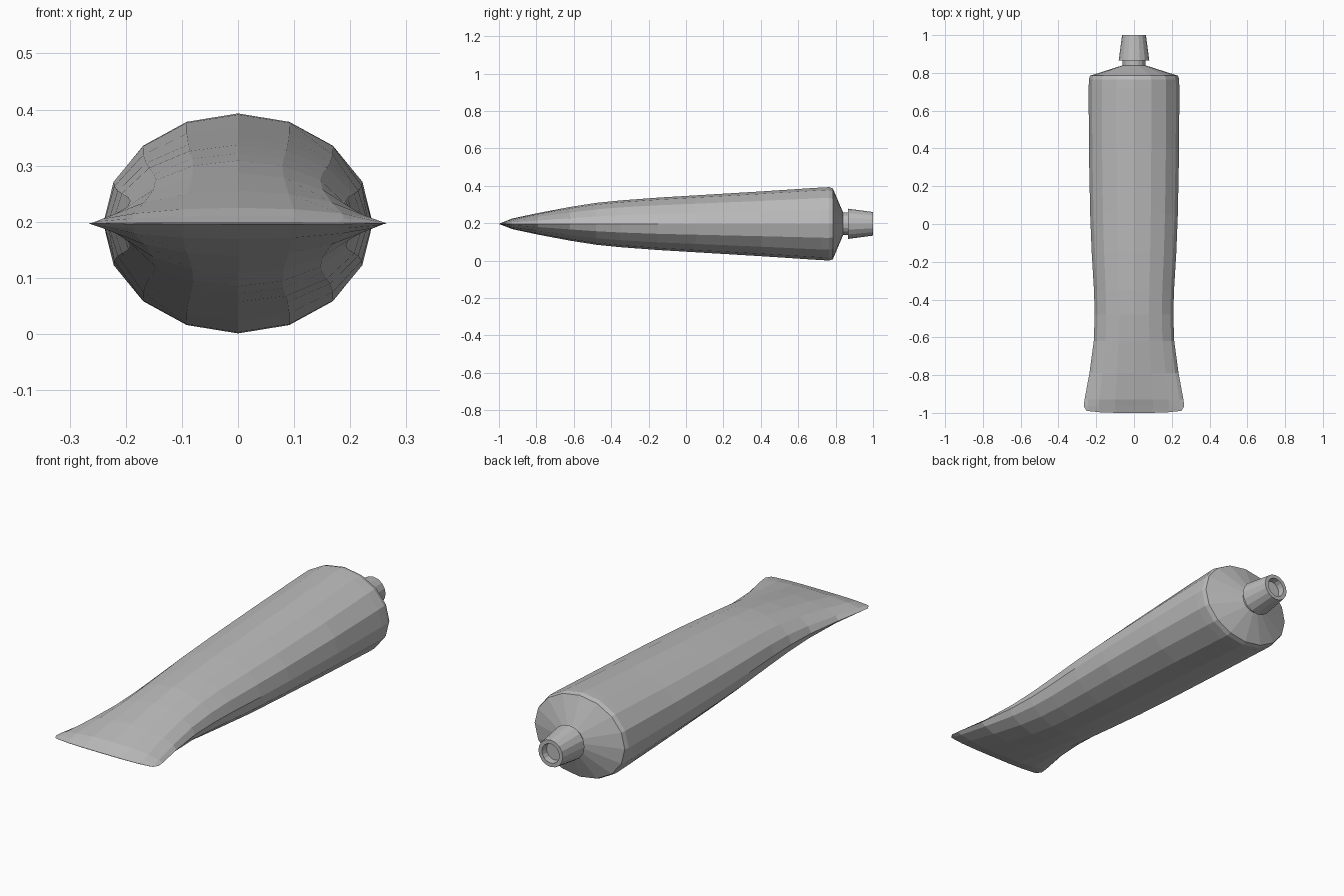
import bpy
import bmesh
from math import sin, cos, pi

SIDES = 16
MID_Z = 0.197

old = bpy.data.objects.get("Cube")
if old:
    bpy.data.objects.remove(old, do_unlink=True)

grey = bpy.data.materials.new("plain grey")
grey.use_nodes = True
colour = (0.5, 0.5, 0.5, 1)
grey.diffuse_color = colour
grey.node_tree.nodes["Principled BSDF"].inputs["Base Color"].default_value = colour


def ring(bm, y, half_width, half_height, pinch=1.0, bow=0.0):
    """Cross-section across y; pinch turns the ellipse into a lens."""
    verts = []
    for i in range(SIDES):
        t = 2 * pi * i / SIDES
        s = sin(t)
        z = half_height * abs(s) ** pinch * (1 if s >= 0 else -1)
        verts.append(bm.verts.new((half_width * cos(t), y + bow * cos(t) ** 4, MID_Z + z)))
    return verts


def loft(name, sections):
    bm = bmesh.new()
    rings = [ring(bm, *s) for s in sections]
    for a, b in zip(rings, rings[1:]):
        for i in range(SIDES):
            j = (i + 1) % SIDES
            bm.faces.new((a[i], a[j], b[j], b[i]))
    bm.faces.new(rings[0])
    bm.faces.new(rings[-1])
    bmesh.ops.recalc_face_normals(bm, faces=bm.faces)
    mesh = bpy.data.meshes.new(name)
    bm.to_mesh(mesh)
    bm.free()
    mesh.materials.append(grey)
    obj = bpy.data.objects.new(name, mesh)
    bpy.context.collection.objects.link(obj)
    return obj


# Squeezed tube: crimped flat end, round body, shoulder and neck
loft("tube_body", [
    (-1.0, 0.252, 0.001, 1.0, 0.012),
    (-0.965, 0.266, 0.014, 1.3),
    (-0.93, 0.262, 0.028, 1.3),
    (-0.79, 0.236, 0.058, 1.25),
    (-0.62, 0.213, 0.090, 1.15),
    (-0.48, 0.208, 0.112, 1.08),
    (-0.35, 0.212, 0.125, 1.03),
    (-0.15, 0.224, 0.140),
    (0.05, 0.232, 0.152),
    (0.40, 0.239, 0.173),
    (0.72, 0.240, 0.194),
    (0.765, 0.239, 0.196),
    (0.785, 0.233, 0.190),
    (0.84, 0.060, 0.060),
    (0.87, 0.060, 0.060),
])

# Tapered cap with a recessed tip
loft("cap", [(y, r, r) for y, r in (
    (0.865, 0.055), (0.865, 0.081), (1.0, 0.063), (1.0, 0.045), (0.97, 0.042))])
